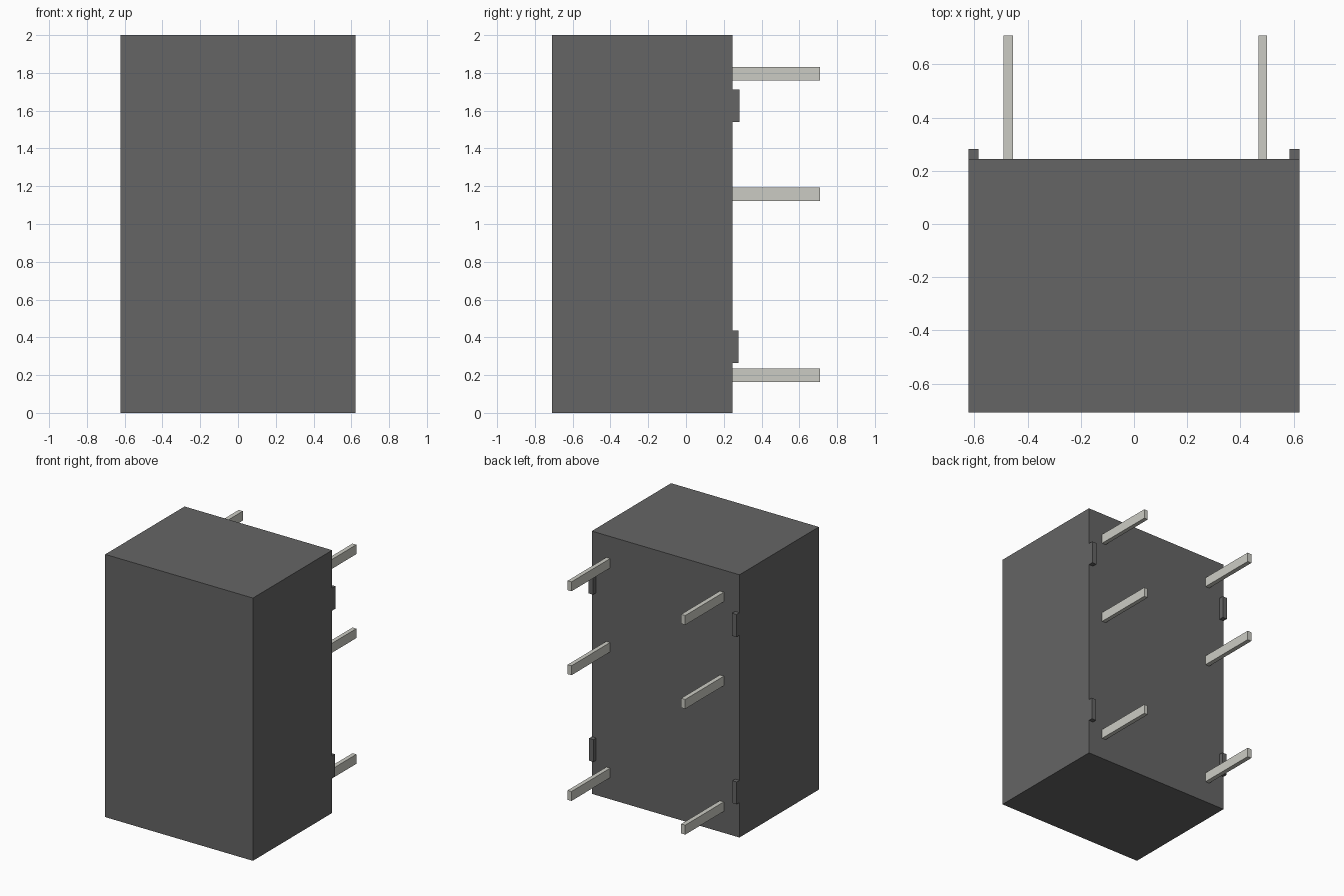
import bpy

if "Cube" in bpy.data.objects:
    bpy.data.objects.remove(bpy.data.objects["Cube"])


def material(name, color):
    mat = bpy.data.materials.new(name)
    mat.diffuse_color = color
    mat.use_nodes = True
    mat.node_tree.nodes["Principled BSDF"].inputs["Base Color"].default_value = mat.diffuse_color
    return mat


def box(name, x, y, z, mat):
    """Box spanning the given (min, max) ranges."""
    spans = (x, y, z)
    bpy.ops.mesh.primitive_cube_add(size=1, location=[(a + b) / 2 for a, b in spans])
    ob = bpy.context.object
    ob.name = name
    ob.scale = [b - a for a, b in spans]
    bpy.ops.object.transform_apply(location=False, rotation=False, scale=True)
    ob.data.materials.append(mat)
    return ob


dark = material("dark_plastic", (0.13, 0.13, 0.13, 1))
metal = material("pin_metal", (0.6, 0.6, 0.55, 1))

BACK = 0.245

# Main housing
box("housing", (-0.622, 0.622), (-0.709, BACK), (0, 2), dark)

# Stand-off tabs at the side edges of the back face
for side, x in (("left", (-0.622, -0.585)), ("right", (0.585, 0.622))):
    for level, z, depth in (("lower", (0.265, 0.435), 0.278), ("upper", (1.54, 1.712), 0.282)):
        box(f"standoff_{level}_{side}", x, (BACK, depth), z, dark)

# Two columns of contact pins
for side, x in (("left", (-0.49, -0.456)), ("right", (0.468, 0.5))):
    for i, z in enumerate((0.2, 1.157, 1.796)):
        box(f"pin_{side}_{i + 1}", x, (BACK, 0.709), (z - 0.036, z + 0.036), metal)
